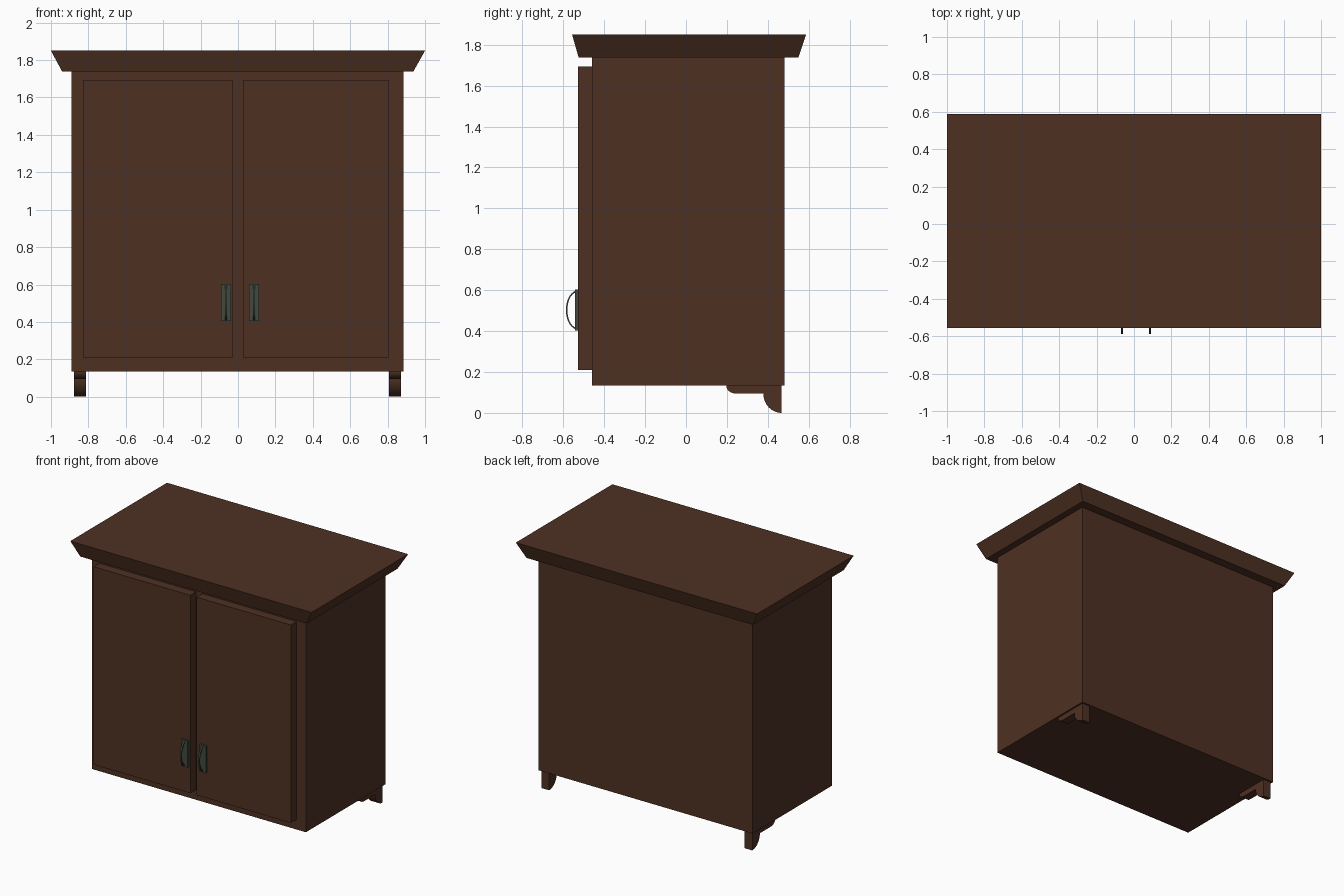
import bpy, bmesh
from math import sin, cos, pi

if "Cube" in bpy.data.objects:
    bpy.data.objects.remove(bpy.data.objects["Cube"])


def material(name, rgb):
    m = bpy.data.materials.new(name)
    m.diffuse_color = (*rgb, 1)
    m.use_nodes = True
    m.node_tree.nodes["Principled BSDF"].inputs["Base Color"].default_value = m.diffuse_color
    return m


wood = material("dark_wood", (0.076, 0.030, 0.016))
metal = material("aged_metal", (0.053, 0.065, 0.048))


def finish(name, bm, mat):
    bmesh.ops.recalc_face_normals(bm, faces=bm.faces)
    me = bpy.data.meshes.new(name)
    bm.to_mesh(me)
    bm.free()
    me.materials.append(mat)
    ob = bpy.data.objects.new(name, me)
    bpy.context.collection.objects.link(ob)
    return ob


def box(name, x, y, z, mat, top=None):
    """Box from ranges; 'top' optionally gives other x and y ranges for the top face."""
    bm = bmesh.new()
    bmesh.ops.create_cube(bm, size=1)
    for v in bm.verts:
        up = v.co.z > 0
        rx, ry = top if (top and up) else (x, y)
        v.co = (rx[v.co.x > 0], ry[v.co.y > 0], z[up])
    return finish(name, bm, mat)


def extrude_profile(name, pts, x0, x1, mat):
    """Extrude a closed (y, z) outline along x."""
    bm = bmesh.new()
    face = bm.faces.new([bm.verts.new((x0, y, z)) for y, z in pts])
    ext = bmesh.ops.extrude_face_region(bm, geom=[face])["geom"]
    moved = [g for g in ext if isinstance(g, bmesh.types.BMVert)]
    bmesh.ops.translate(bm, verts=moved, vec=(x1 - x0, 0, 0))
    ob = finish(name, bm, mat)
    bpy.context.view_layer.objects.active = ob
    ob.select_set(True)
    bpy.ops.object.shade_smooth_by_angle(angle=0.5)
    ob.select_set(False)
    return ob


def arc(cy, cz, ry, rz, a0, a1, n):
    return [(cy + ry * cos(a0 + (a1 - a0) * i / n),
             cz + rz * sin(a0 + (a1 - a0) * i / n)) for i in range(n + 1)]


# Carcass and flared cornice
box("cabinet_body", (-0.89, 0.885), (-0.46, 0.482), (0.135, 1.74), wood)
box("cornice", (-0.94, 0.937), (-0.525, 0.55), (1.738, 1.85), wood,
    top=((-1, 1), (-0.557, 0.587)))

# Doors
box("left_door", (-0.828, -0.026), (-0.528, -0.455), (0.21, 1.693), wood)
box("right_door", (0.026, 0.808), (-0.528, -0.455), (0.21, 1.693), wood)

# Handles: backplate with a bowed strap
strap = (arc(-0.53, 0.503, 0.057, 0.095, pi / 2, 3 * pi / 2, 16)
         + arc(-0.53, 0.503, 0.050, 0.088, 3 * pi / 2, pi / 2, 16))
for side, x in (("left", -0.064), ("right", 0.086)):
    box(side + "_handle_plate", (x - 0.027, x + 0.027), (-0.543, -0.525),
        (0.404, 0.604), metal)
    extrude_profile(side + "_handle_strap", strap, x - 0.006, x + 0.006, metal)

# Back bracket feet with two scooped steps
foot = ([(0.468, 0.137), (0.197, 0.137)]
        + arc(0.247, 0.132, 0.05, 0.038, pi, 1.5 * pi, 8)
        + arc(0.468, 0.094, 0.09, 0.094, pi, 1.5 * pi, 12))
extrude_profile("left_back_foot", foot, -0.877, -0.814, wood)
extrude_profile("right_back_foot", foot, 0.807, 0.872, wood)
